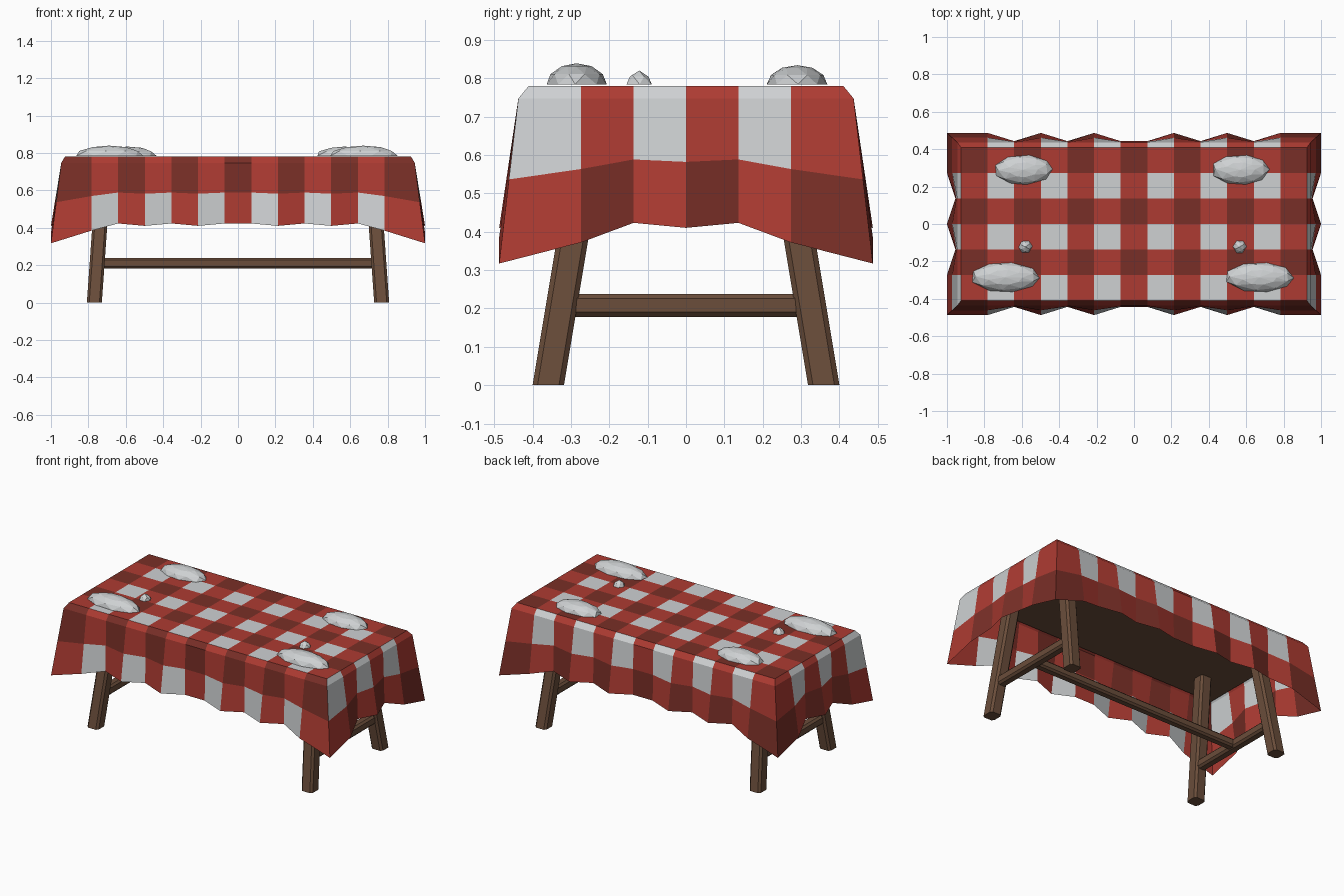
import bpy
import bmesh
import math
import random
from mathutils import Vector

if "Cube" in bpy.data.objects:
    bpy.data.objects.remove(bpy.data.objects["Cube"], do_unlink=True)

random.seed(4)


def material(name, color):
    m = bpy.data.materials.new(name)
    m.use_nodes = True
    m.diffuse_color = (*color, 1)
    m.node_tree.nodes["Principled BSDF"].inputs["Base Color"].default_value = (*color, 1)
    return m


WHITE = material("cloth white", (0.62, 0.64, 0.65))
RED = material("cloth red", (0.42, 0.044, 0.032))
DARK = material("cloth dark red", (0.19, 0.028, 0.02))
WOOD = material("brown wood", (0.145, 0.075, 0.043))
CHINA = material("pale grey", (0.62, 0.64, 0.65))


def finish(bm, name, mats):
    bmesh.ops.remove_doubles(bm, verts=bm.verts, dist=0.0005)
    bmesh.ops.recalc_face_normals(bm, faces=bm.faces)
    mesh = bpy.data.meshes.new(name)
    bm.to_mesh(mesh)
    bm.free()
    for m in mats:
        mesh.materials.append(m)
    obj = bpy.data.objects.new(name, mesh)
    bpy.context.collection.objects.link(obj)
    return obj


# Checked tablecloth: a grid of cells on top, three bands hanging on each side
COLS, ROWS = 13, 6
HALF_X, HALF_Y, TOP = 0.925, 0.41, 0.78


def check(col, row):
    """Gingham rule: 0 white, 1 red, 2 dark red."""
    return (col % 2 == 0) + (row % 2 == 1)


def edge_sign(k, n):
    return -1 if k == 0 else 1 if k == n else 0


def cloth_point(i, j, level):
    x = HALF_X * (2 * i / COLS - 1)
    y = HALF_Y * (2 * j / ROWS - 1)
    sx, sy = edge_sign(i, COLS), edge_sign(j, ROWS)
    top = Vector((x, y, TOP))
    if level == 0:
        return top
    rim = Vector((sx * 0.945 if sx else x, sy * 0.437 if sy else y, 0.747))
    if level == 1:
        return rim
    # The hem swings out and in at alternate stations and dips at the corners
    ki, kj = min(i, COLS - i), min(j, ROWS - j)
    hem = rim.copy()
    k = kj if sx else ki
    out = k == 0 or k % 2 == 1
    if sx:
        hem.x = sx * (1.0 if out else 0.955)
    if sy:
        hem.y = sy * (0.487 if out else 0.443)
    if k == 0:
        hem.z = 0.317
    elif k == 1:
        hem.z = 0.372 if sx else 0.385
    else:
        hem.z = 0.41 if out else 0.423
    return hem if level == 3 else rim.lerp(hem, 0.49)


bm = bmesh.new()


def cloth_face(points, index):
    f = bm.faces.new([bm.verts.new(p) for p in points])
    f.material_index = index


for i in range(COLS):
    for j in range(ROWS):
        cloth_face([cloth_point(a, b, 0) for a, b in
                    ((i, j), (i + 1, j), (i + 1, j + 1), (i, j + 1))], check(i, j))


def hanging_band(a, b, level, index):
    cloth_face([cloth_point(*a, level), cloth_point(*b, level),
                cloth_point(*b, level + 1), cloth_point(*a, level + 1)], index)


for level in range(3):
    step = 2 if level == 2 else 1
    for i in range(COLS):
        hanging_band((i, 0), (i + 1, 0), level, check(i, -step))
        hanging_band((i, ROWS), (i + 1, ROWS), level, check(i, ROWS - 1 + step))
    for j in range(ROWS):
        hanging_band((0, j), (0, j + 1), level, check(-step, j))
        hanging_band((COLS, j), (COLS, j + 1), level, check(COLS - 1 + step, j))
finish(bm, "tablecloth", [WHITE, RED, DARK])

# Wooden board beneath the cloth
bm = bmesh.new()
bmesh.ops.create_cube(bm, size=1)
bmesh.ops.scale(bm, vec=(1.84, 0.815, 0.03), verts=bm.verts)
bmesh.ops.translate(bm, vec=(0, 0, 0.757), verts=bm.verts)
finish(bm, "table_board", [WOOD])


def beam(name, start, end, u, v, width, height, chamfer=0.16):
    """Chamfered bar between two points, with its section along u and v."""
    bm = bmesh.new()
    c = 0.5 - chamfer
    section = [(c, 0.5), (0.5, c), (0.5, -c), (c, -0.5),
               (-c, -0.5), (-0.5, -c), (-0.5, c), (-c, 0.5)]
    rings = [[bm.verts.new(Vector(p) + Vector(u) * (a * width) + Vector(v) * (b * height))
              for a, b in section] for p in (start, end)]
    for k in range(8):
        n = (k + 1) % 8
        bm.faces.new((rings[0][k], rings[0][n], rings[1][n], rings[1][k]))
    for ring in rings:
        bm.faces.new(ring)
    return finish(bm, name, [WOOD])


# Splayed legs and stretchers
X, Y, Z = (1, 0, 0), (0, 1, 0), (0, 0, 1)
for sx, side in ((1, "left"), (-1, "right")):
    for sy, place in ((-1, "front"), (1, "back")):
        beam(f"{place}_{side}_leg", (sx * 0.768, sy * 0.359, 0),
             (sx * 0.715, sy * 0.234, 0.75), X, Y, 0.08, 0.082)
    beam(f"{side}_stretcher", (sx * 0.753, -0.32, 0.208), (sx * 0.753, 0.32, 0.208),
         X, Z, 0.06, 0.06, 0.2)
beam("long_stretcher", (-0.753, 0, 0.21), (0.753, 0, 0.21), Y, Z, 0.055, 0.055, 0.2)


# Faceted mounds on the table
def mound(name, center, radii, height, sides, profile):
    bm = bmesh.new()
    rings = []
    wobble = [random.uniform(-0.12, 0.12) for _ in range(sides)]
    for n, (r, h) in enumerate(profile):
        ring = []
        for k in range(sides):
            a = math.tau * (k + wobble[k] + 0.5 * (n % 2)) / sides
            ring.append(bm.verts.new((center[0] + radii[0] * r * math.cos(a),
                                      center[1] + radii[1] * r * math.sin(a),
                                      TOP + 0.004 + height * h)))
        rings.append(ring)
    for n, (low, high) in enumerate(zip(rings, rings[1:])):
        for k in range(sides):
            m = (k + 1) % sides
            if n % 2 == 0:
                bm.faces.new((low[k], low[m], high[k]))
                bm.faces.new((low[m], high[m], high[k]))
            else:
                bm.faces.new((low[k], low[m], high[m]))
                bm.faces.new((low[k], high[m], high[k]))
    peak = bm.verts.new((center[0], center[1], TOP + height))
    for k in range(sides):
        bm.faces.new((rings[-1][k], rings[-1][(k + 1) % sides], peak))
    bm.faces.new(rings[0])
    return finish(bm, name, [CHINA])


LARGE = [(1, 0), (0.86, 0.45), (0.5, 0.8)]
SMALL = [(1, 0), (0.68, 0.5)]
mound("front_right_mound", (-0.69, -0.285), (0.185, 0.08), 0.059, 9, LARGE)
mound("front_left_mound", (0.67, -0.285), (0.185, 0.08), 0.059, 9, LARGE)
mound("back_right_mound", (-0.592, 0.29), (0.157, 0.08), 0.054, 9, LARGE)
mound("back_left_mound", (0.568, 0.29), (0.157, 0.08), 0.054, 9, LARGE)
mound("right_small_mound", (-0.58, -0.122), (0.037, 0.036), 0.04, 6, SMALL)
mound("left_small_mound", (0.565, -0.122), (0.037, 0.036), 0.04, 6, SMALL)
